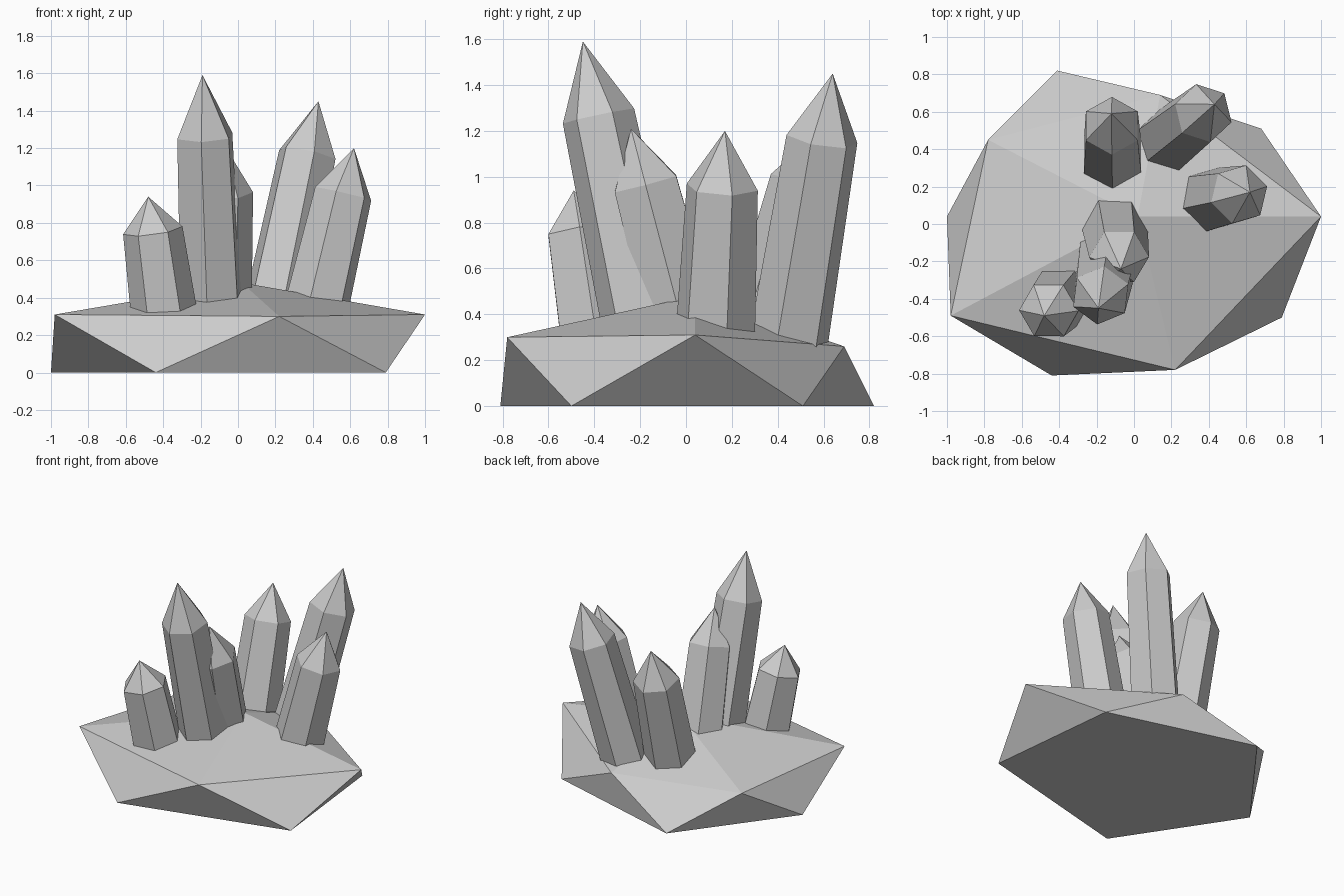
import bpy
import bmesh
from math import cos, sin, radians, tau
from mathutils import Vector

SIDES = 6

cube = bpy.data.objects.get("Cube")
if cube:
    bpy.data.objects.remove(cube, do_unlink=True)

stone = bpy.data.materials.new("grey stone")
stone.use_nodes = True
GREY = (0.6, 0.6, 0.6, 1)
stone.diffuse_color = GREY
stone.node_tree.nodes["Principled BSDF"].inputs["Base Color"].default_value = GREY


def finish(bm, name):
    """Turn a bmesh into a flat-shaded grey object."""
    bmesh.ops.recalc_face_normals(bm, faces=bm.faces)
    mesh = bpy.data.meshes.new(name)
    bm.to_mesh(mesh)
    bm.free()
    mesh.materials.append(stone)
    bpy.context.collection.objects.link(bpy.data.objects.new(name, mesh))


def rock(name, low, high, peak):
    """Faceted slab: a low ring and a high ring joined in a zigzag, with a peak."""
    bm = bmesh.new()
    a = [bm.verts.new((x, y, 0)) for x, y in low]
    b = [bm.verts.new(p) for p in high]
    top = bm.verts.new(peak)
    n = len(a)
    for i in range(n):
        j = (i + 1) % n
        bm.faces.new((a[i], a[j], b[i]))
        bm.faces.new((b[i], a[j], b[j]))
        bm.faces.new((b[i], b[j], top))
    bm.faces.new(a[::-1])
    finish(bm, name)


def crystal(name, root, tip, shoulder_z, spin, sink=0.25):
    """Leaning six-sided prism, slightly wider at the root, with a pointed cap."""
    root, tip = Vector(root), Vector(tip)
    axis = tip - root
    turn = Vector((0, 0, 1)).rotation_difference(axis)

    def ring(z, radius):
        centre = root + axis * ((z - root.z) / axis.z)
        angles = [radians(spin) + tau * i / SIDES for i in range(SIDES)]
        return [bm.verts.new(centre + turn @ Vector((radius * cos(t), radius * sin(t), 0)))
                for t in angles]

    bm = bmesh.new()
    low, high = ring(sink, 0.18), ring(shoulder_z, 0.16)
    point = bm.verts.new(tip)
    for i in range(SIDES):
        j = (i + 1) % SIDES
        bm.faces.new((low[i], low[j], high[j], high[i]))
        bm.faces.new((high[i], high[j], point))
    bm.faces.new(low[::-1])
    finish(bm, name)


# Rock base
rock("rock_base",
     [(-0.44, -0.81), (0.79, -0.5), (0.68, 0.51), (-0.41, 0.82), (-1.0, 0.04)],
     [(0.22, -0.78, 0.30), (1.0, 0.04, 0.31), (0.14, 0.69, 0.26),
      (-0.78, 0.45, 0.26), (-0.98, -0.49, 0.31)],
     (0.02, 0.04, 0.48))

# Crystals
crystal("tall_front_crystal", (-0.145, -0.20, 0.40), (-0.19, -0.45, 1.59), 1.265, 23)
crystal("short_front_crystal", (-0.40, -0.40, 0.35), (-0.48, -0.49, 0.94), 0.76, 0)
crystal("middle_crystal", (-0.10, -0.04, 0.45), (-0.07, -0.24, 1.21), 0.97, 0)
crystal("back_crystal", (-0.115, 0.37, 0.40), (-0.12, 0.59, 1.21), 0.97, 30)
crystal("tall_back_crystal", (0.19, 0.45, 0.30), (0.43, 0.64, 1.45), 1.165, -17, 0.15)
crystal("side_crystal", (0.42, 0.13, 0.35), (0.62, 0.17, 1.20), 0.955, 16)
